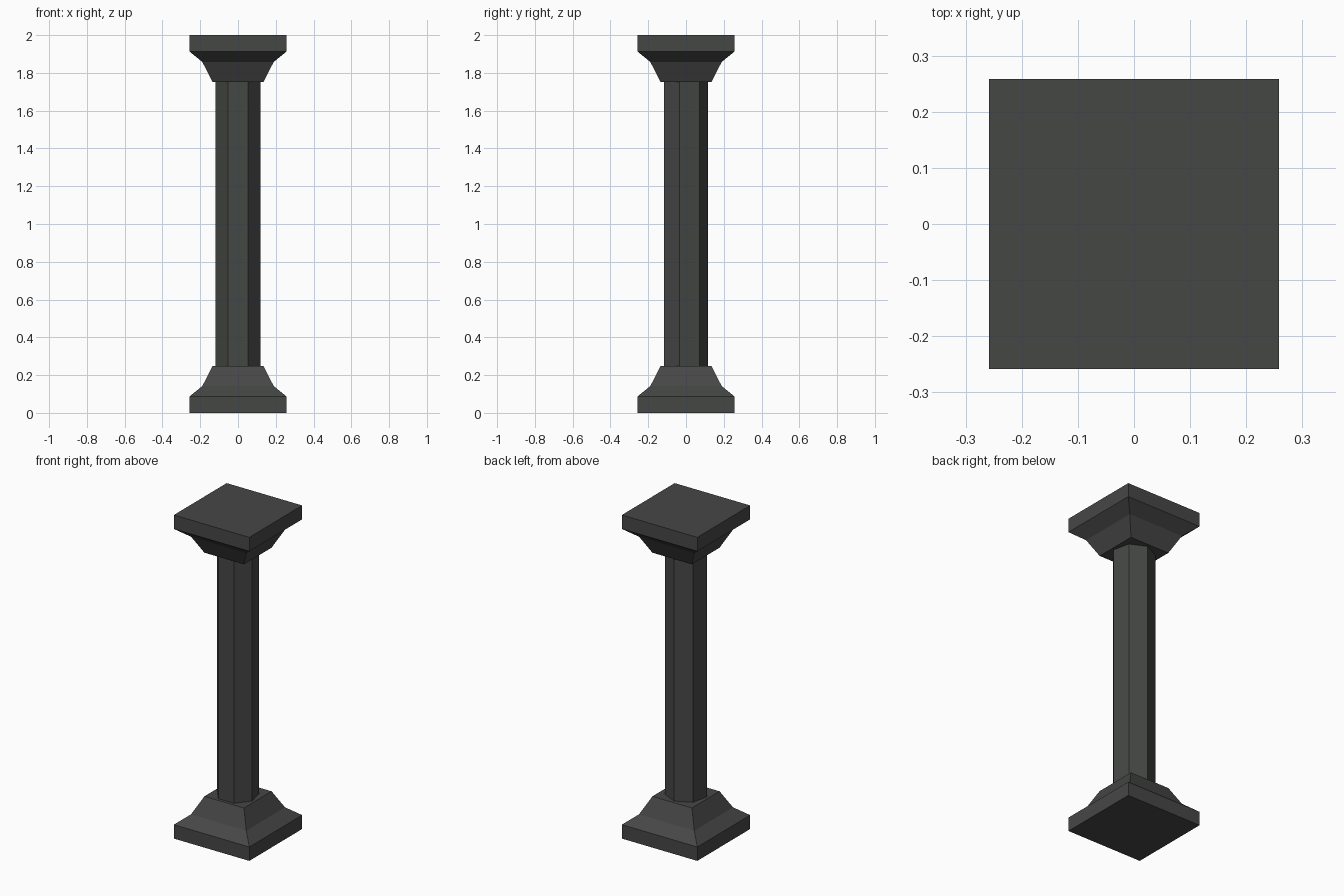
import bpy, bmesh, math

if "Cube" in bpy.data.objects:
    bpy.data.objects.remove(bpy.data.objects["Cube"])

stone = bpy.data.materials.new("dark_stone")
stone.diffuse_color = (0.06, 0.063, 0.06, 1)
stone.use_nodes = True
stone.node_tree.nodes["Principled BSDF"].inputs["Base Color"].default_value = stone.diffuse_color


def loft(name, rings):
    """Closed solid through matching rings of points, bottom to top."""
    bm = bmesh.new()
    loops = [[bm.verts.new(p) for p in ring] for ring in rings]
    n = len(loops[0])
    for low, high in zip(loops, loops[1:]):
        for i in range(n):
            j = (i + 1) % n
            bm.faces.new((low[i], low[j], high[j], high[i]))
    bm.faces.new(loops[0])
    bm.faces.new(loops[-1])
    bmesh.ops.recalc_face_normals(bm, faces=bm.faces)
    mesh = bpy.data.meshes.new(name)
    bm.to_mesh(mesh)
    bm.free()
    mesh.materials.append(stone)
    obj = bpy.data.objects.new(name, mesh)
    bpy.context.collection.objects.link(obj)
    return obj


def square(h, z):
    return [(-h, -h, z), (h, -h, z), (h, h, z), (-h, h, z)]


def heptagon(r, y, z):
    angles = [math.pi / 2 + i * math.tau / 7 for i in range(7)]
    return [(r * math.cos(a), y + r * math.sin(a), z) for a in angles]


# Square foot and capital share one half-width / height profile
profile = [(0.258, 0), (0.258, 0.086), (0.189, 0.142), (0.135, 0.247)]
loft("base", [square(h, z) for h, z in profile])
loft("capital", [square(h, 2 - z) for h, z in reversed(profile)])

# Seven-sided shaft between them
loft("shaft", [heptagon(0.1225, -0.006, z) for z in (0.247, 1.753)])
